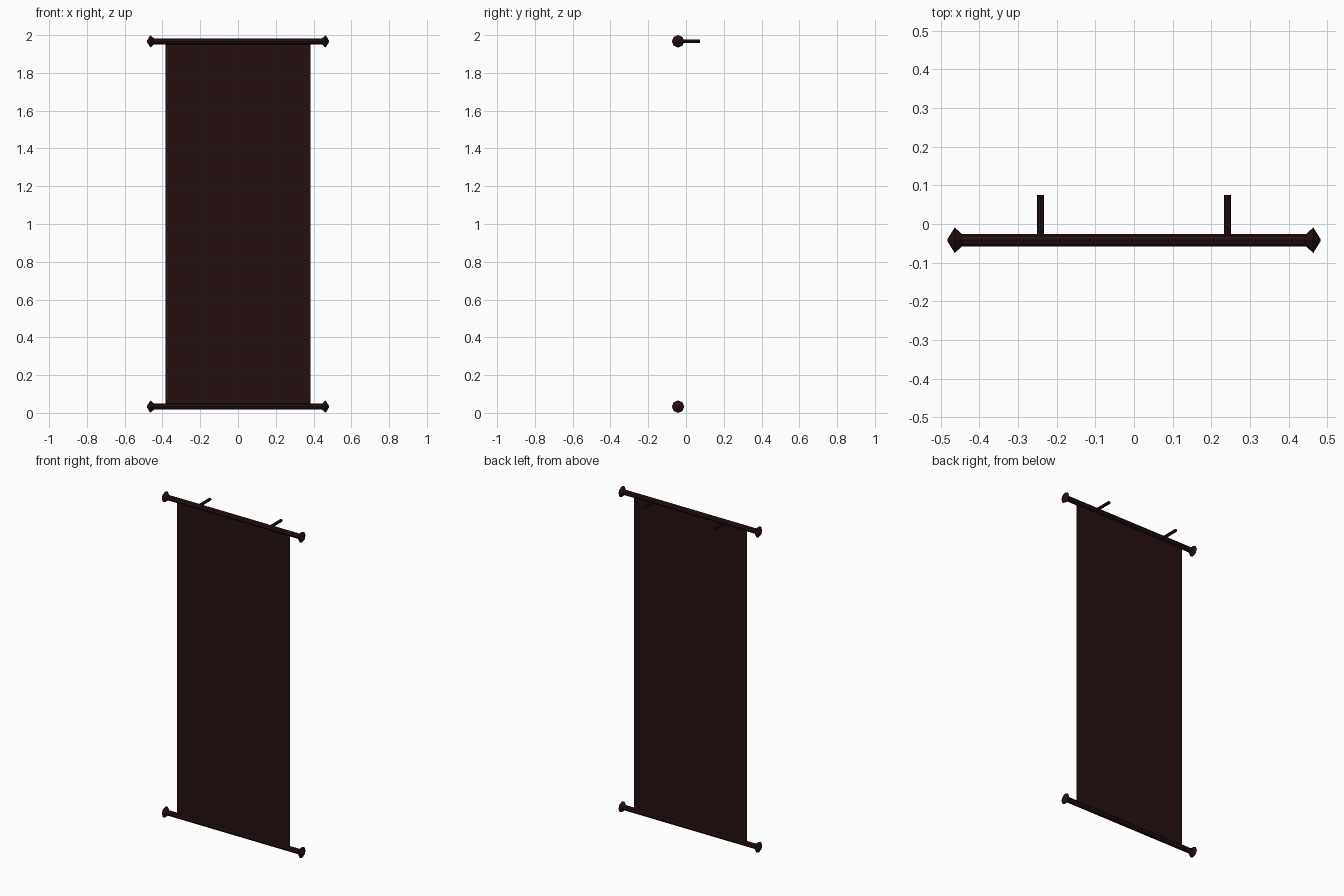
import bpy, bmesh, math
from mathutils import Vector

if "Cube" in bpy.data.objects:
    bpy.data.objects.remove(bpy.data.objects["Cube"])

Y = -0.042            # depth of rods and cloth
Z_LOW, Z_TOP = 0.033, 1.967

mat = bpy.data.materials.new("dark maroon")
mat.diffuse_color = (0.018, 0.005, 0.005, 1)
mat.use_nodes = True
mat.node_tree.nodes["Principled BSDF"].inputs["Base Color"].default_value = mat.diffuse_color


def finish(name, bm):
    bmesh.ops.recalc_face_normals(bm, faces=bm.faces)
    me = bpy.data.meshes.new(name)
    bm.to_mesh(me)
    bm.free()
    me.materials.append(mat)
    ob = bpy.data.objects.new(name, me)
    bpy.context.collection.objects.link(ob)
    return ob


def lathe(name, origin, axis, profile, sides=8):
    """Faceted solid from (distance, radius) pairs along the x or y axis."""
    bm = bmesh.new()
    rings = []
    for d, r in profile:
        ring = []
        for i in range(sides):
            a = 2 * math.pi * i / sides
            u, v = r * math.cos(a), r * math.sin(a)
            p = Vector((d, u, v)) if axis == 'x' else Vector((u, d, v))
            ring.append(bm.verts.new(p + Vector(origin)))
        rings.append(ring)
    for a, b in zip(rings, rings[1:]):
        for i in range(sides):
            j = (i + 1) % sides
            bm.faces.new((a[i], a[j], b[j], b[i]))
    bm.faces.new(rings[0])
    bm.faces.new(rings[-1])
    return finish(name, bm)


# rods with flared finials at both ends
for label, z in (("bottom", Z_LOW), ("top", Z_TOP)):
    lathe(label + "_rod", (0, Y, z), 'x', [(-0.455, 0.016), (0.455, 0.016)])
    for side, s in (("left", -1), ("right", 1)):
        lathe(f"{label}_finial_{side}", (0, Y, z), 'x',
              [(s * 0.445, 0.016), (s * 0.464, 0.033), (s * 0.482, 0.004)])

# wall brackets behind the top rod
for side, s in (("left", -1), ("right", 1)):
    lathe("bracket_" + side, (s * 0.242, 0, Z_TOP), 'y',
          [(Y, 0.009), (0.075, 0.009)])

# hanging cloth, a single sheet between the rods
bm = bmesh.new()
bm.faces.new([bm.verts.new((x, Y, z)) for x, z in
              ((-0.384, Z_LOW), (0.384, Z_LOW), (0.384, Z_TOP), (-0.384, Z_TOP))])
finish("banner_cloth", bm)
